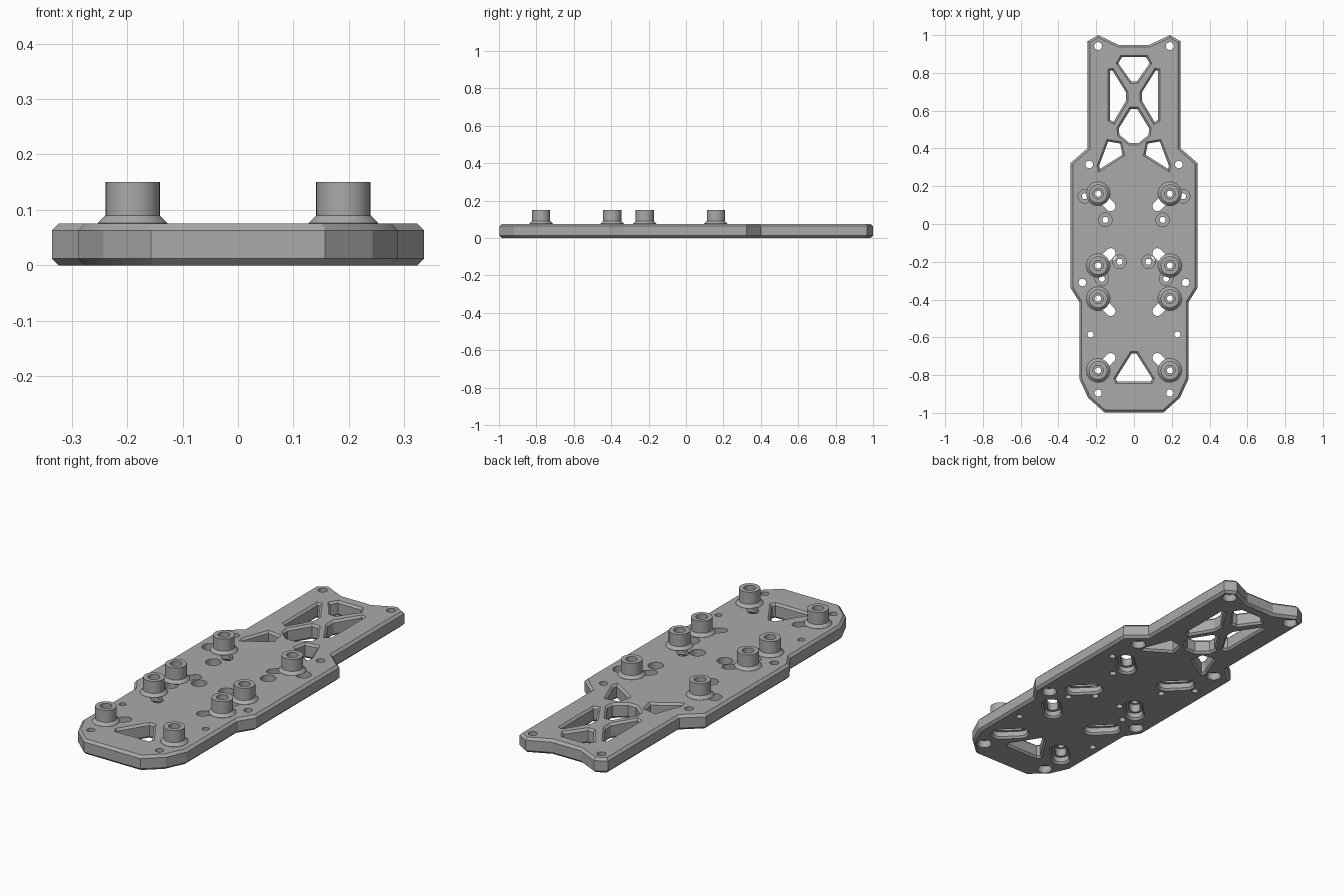
import bpy, bmesh, math
from mathutils import Vector

if "Cube" in bpy.data.objects:
    bpy.data.objects.remove(bpy.data.objects["Cube"])

grey = bpy.data.materials.new("plain_grey")
grey.diffuse_color = (0.40, 0.40, 0.40, 1)
grey.use_nodes = True
grey.node_tree.nodes["Principled BSDF"].inputs["Base Color"].default_value = grey.diffuse_color
T = 0.075    # plate thickness
C = 0.012    # edge chamfer


def mirror(half):
    """Close a right-hand half profile across x = 0."""
    return half + [(-x, y) for x, y in reversed(half)]


def flip(poly):
    return [(-x, y) for x, y in reversed(poly)]


def offset(poly, d):
    """Grow (d > 0) or shrink a counter-clockwise polygon with mitred corners."""
    out = []
    for i, p in enumerate(poly):
        a, b, c = Vector(poly[i - 1]), Vector(p), Vector(poly[(i + 1) % len(poly)])
        e, f = (b - a).normalized(), (c - b).normalized()
        n, m = Vector((e.y, -e.x)), Vector((f.y, -f.x))
        q = b + (n + m) * (d / (1 + n.dot(m)))
        out.append((q.x, q.y))
    return out


def loft(bm, poly, levels):
    """Stack offset copies of a polygon; levels are (z, offset)."""
    area = sum(poly[i - 1][0] * p[1] - p[0] * poly[i - 1][1] for i, p in enumerate(poly))
    if area < 0:
        poly = poly[::-1]
    rings = [[bm.verts.new((x, y, z)) for x, y in offset(poly, d)] for z, d in levels]
    n = len(poly)
    bm.faces.new(rings[0][::-1])
    bm.faces.new(rings[-1])
    for lo, hi in zip(rings, rings[1:]):
        for i in range(n):
            j = (i + 1) % n
            bm.faces.new((lo[i], lo[j], hi[j], hi[i]))


def make(name, bm):
    me = bpy.data.meshes.new(name)
    bm.to_mesh(me)
    bm.free()
    ob = bpy.data.objects.new(name, me)
    bpy.context.collection.objects.link(ob)
    me.materials.append(grey)
    return ob


def circle(x, y, r, n=24):
    return [(x + r * math.cos(2 * math.pi * i / n), y + r * math.sin(2 * math.pi * i / n))
            for i in range(n)]


def slot(x0, y0, x1, y1, r, n=10):
    """Pill outline between two centres."""
    a = math.atan2(y1 - y0, x1 - x0)
    pts = []
    for cx, cy, s in ((x1, y1, a - math.pi / 2), (x0, y0, a + math.pi / 2)):
        pts += [(cx + r * math.cos(s + math.pi * i / n), cy + r * math.sin(s + math.pi * i / n))
                for i in range(n + 1)]
    return pts


def cut(ob, name, bm):
    """Subtract a set of cutters, then discard the helper."""
    helper = make(name, bm)
    helper.hide_render = True
    m = ob.modifiers.new("cut", 'BOOLEAN')
    m.object, m.solver, m.use_self = helper, 'EXACT', True
    bpy.context.view_layer.objects.active = ob
    bpy.ops.object.modifier_apply(modifier=m.name)
    bpy.data.objects.remove(helper)


# Base plate with chamfered rim
bm = bmesh.new()
outline = mirror([(0.157, -0.997), (0.243, -0.92), (0.289, -0.82), (0.289, -0.413),
                  (0.336, -0.338), (0.336, 0.323), (0.245, 0.402), (0.245, 0.968),
                  (0.19, 1.0), (0.08, 0.948)])
loft(bm, outline, [(0, -C), (C, 0), (T - C, 0), (T, -C)])
plate = make("base_plate", bm)

# Lightening windows, chamfered on the top side
bm = bmesh.new()
side_window = [(0.137, 0.82), (0.11, 0.825), (0.032, 0.70), (0.032, 0.65),
               (0.105, 0.527), (0.137, 0.545)]
shoulder = [(0.05, 0.362), (0.065, 0.435), (0.143, 0.448), (0.195, 0.31), (0.188, 0.275)]
windows = [mirror([(0.02, 0.745), (0.095, 0.85), (0.07, 0.893)]),
           mirror([(0.027, 0.418), (0.087, 0.467), (0.09, 0.51), (0.022, 0.62)]),
           mirror([(0.095, -0.845), (0.108, -0.818), (0.018, -0.675)]),
           side_window, flip(side_window), shoulder, flip(shoulder)]
E = 0.01
for w in windows:
    loft(bm, w, [(-E, E - 0.01), (0, -0.001), (0.01, -0.01), (T - 0.01, -0.01),
                 (T, 0), (T + E, E)])
cut(plate, "window_cutter", bm)

posts = [(0.19, 0.16, -1), (0.19, -0.22, 1), (0.19, -0.395, -1), (0.19, -0.775, 1)]
through, recess = bmesh.new(), bmesh.new()
for s in (-1, 1):
    # Corner screw holes, countersunk from below
    for x, y, r in ((0.19, 0.942, 0.021), (0.237, 0.315, 0.02),
                    (0.273, -0.31, 0.02), (0.19, -0.895, 0.019)):
        loft(through, circle(s * x, y, r), [(-E, 0), (T + E, 0)])
        loft(recess, circle(s * x, y, 0.036), [(-E, E), (0, 0), (0.008, -0.004), (0.035, -0.004)])
    # Small pilot holes
    loft(through, circle(s * 0.23, -0.585, 0.016), [(-E, 0), (T + E, 0)])
    # Holes counterbored from above
    for x, y in ((0.26, 0.147), (0.152, 0.022), (0.076, -0.20), (0.17, -0.29)):
        loft(through, circle(s * x, y, 0.016), [(-E, 0), (T + E, 0)])
        loft(recess, circle(s * x, y, 0.036), [(0.035, 0), (T + E, 0)])
    # Diagonal slots, wider on the underside
    for x, y, d in posts:
        ends = (s * x, y, s * (x - 0.066), y + d * 0.066)
        loft(through, slot(*ends, 0.026), [(-E, 0), (T + E, 0)])
        loft(recess, slot(*ends, 0.047), [(-E, E), (0, 0), (0.01, -0.008), (0.035, -0.008)])
cut(plate, "through_cutter", through)
cut(plate, "recess_cutter", recess)

# Hollow standoffs with flared feet
objs = [plate]
PROFILE = [(0.016, T), (0.063, T), (0.063, T + 0.001), (0.049, 0.09), (0.049, 0.15),
           (0.027, 0.15), (0.027, 0.09), (0.016, 0.09)]
for s in (-1, 1):
    for k, (x, y, d) in enumerate(posts):
        bm = bmesh.new()
        n = 32
        rings = [[bm.verts.new((s * x + r * math.cos(2 * math.pi * i / n),
                                y + r * math.sin(2 * math.pi * i / n), z))
                  for i in range(n)] for r, z in PROFILE]
        for a, b in zip(rings, rings[1:] + rings[:1]):
            for i in range(n):
                j = (i + 1) % n
                bm.faces.new((a[i], a[j], b[j], b[i]))
        bmesh.ops.recalc_face_normals(bm, faces=bm.faces)
        objs.append(make(f"standoff_{'left' if s < 0 else 'right'}_{k + 1}", bm))

# Smooth round walls, keep chamfers crisp
for ob in objs:
    bpy.ops.object.select_all(action='DESELECT')
    ob.select_set(True)
    bpy.context.view_layer.objects.active = ob
    bpy.ops.object.shade_smooth_by_angle(angle=math.radians(20))
